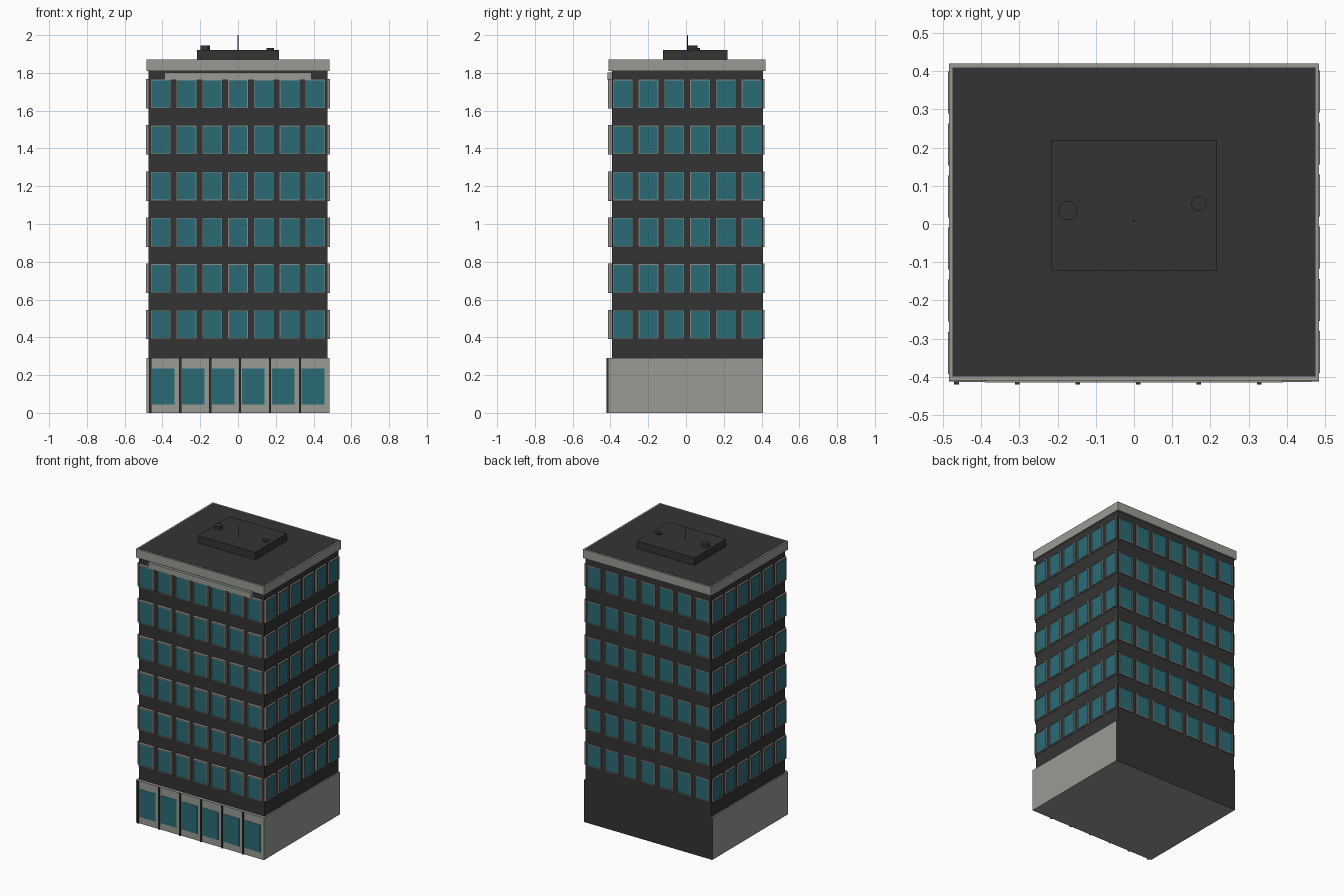
import bpy, bmesh, math
from mathutils import Matrix, Vector

if "Cube" in bpy.data.objects:
    bpy.data.objects.remove(bpy.data.objects["Cube"])


def mat(name, rgb):
    m = bpy.data.materials.new(name)
    m.diffuse_color = (*rgb, 1)
    m.use_nodes = True
    m.node_tree.nodes["Principled BSDF"].inputs["Base Color"].default_value = m.diffuse_color
    return m


DARK = mat("dark cladding", (0.034, 0.034, 0.034))
STONE = mat("pale concrete", (0.32, 0.33, 0.295))
FRAME = mat("window frame", (0.27, 0.255, 0.24))
GLASS = mat("teal glass", (0.024, 0.147, 0.18))


def finish(name, bm, *mats):
    me = bpy.data.meshes.new(name)
    bm.to_mesh(me)
    bm.free()
    for m in mats:
        me.materials.append(m)
    ob = bpy.data.objects.new(name, me)
    bpy.context.collection.objects.link(ob)
    return ob


def add_box(bm, lo, hi):
    lo, hi = Vector(lo), Vector(hi)
    M = Matrix.Translation((lo + hi) / 2) @ Matrix.Diagonal((*(hi - lo), 1))
    return bmesh.ops.create_cube(bm, size=1, matrix=M)["verts"]


def box(name, lo, hi, m):
    bm = bmesh.new()
    add_box(bm, lo, hi)
    return finish(name, bm, m)


def cylinder(name, x, y, r, z0, z1, m, n=16):
    bm = bmesh.new()
    bmesh.ops.create_cone(bm, cap_ends=True, segments=n, radius1=r, radius2=r, depth=z1 - z0,
                          matrix=Matrix.Translation((x, y, (z0 + z1) / 2)))
    return finish(name, bm, m)


def facade(name, cols, first, wall, out, turn):
    """Grid of framed windows, built facing -y and then turned to its side."""
    bm = bmesh.new()
    for row in range(6):
        z = 0.468 + row * 0.2442
        for c in range(cols):
            x = first + c * 0.1365
            verts = add_box(bm, (x - 0.055, -out, z - 0.078), (x + 0.055, -wall, z + 0.078))
            faces = {f for v in verts for f in v.link_faces}
            front = min(faces, key=lambda f: f.calc_center_median().y)
            # recessed pane
            bmesh.ops.inset_region(bm, faces=[front], thickness=0.009)
            pane = bmesh.ops.extrude_discrete_faces(bm, faces=[front])["faces"][0]
            bmesh.ops.translate(bm, verts=pane.verts, vec=(0, 0.006, 0))
            pane.material_index = 1
    bmesh.ops.transform(bm, matrix=Matrix.Rotation(turn, 4, "Z"), verts=bm.verts)
    return finish(name, bm, FRAME, GLASS)


# Tower and ground floor (rear of the ground floor is dark)
box("tower_body", (-0.475, -0.392, 0.29), (0.475, 0.408, 1.81), DARK)
base = box("ground_floor", (-0.485, -0.412, 0), (0.485, 0.408, 0.29), STONE)
base.data.materials.append(DARK)
for p in base.data.polygons:
    p.material_index = 1 if p.normal.y > 0.5 else 0

# Upper windows on four sides
facade("front_windows", 7, -0.4095, 0.39, 0.414, 0)
facade("back_windows", 7, -0.4095, 0.405, 0.416, math.pi)
facade("right_windows", 6, -0.335, 0.473, 0.487, math.pi / 2)
facade("left_windows", 6, -0.345, 0.473, 0.487, -math.pi / 2)

# Shopfront panes and posts
for i in range(6):
    x = -0.465 + i * 0.1587
    box("shop_post", (x - 0.006, -0.42, 0), (x + 0.006, -0.41, 0.29), DARK)
    box("shop_pane", (x + 0.009, -0.414, 0.045), (x + 0.129, -0.41, 0.235), GLASS)

# Fascia band under the cornice
box("fascia_band", (-0.39, -0.415, 1.763), (0.39, -0.39, 1.802), STONE)

# Cornice and roof deck
box("cornice", (-0.485, -0.41, 1.81), (0.485, 0.42, 1.87), STONE)
box("roof_deck", (-0.475, -0.40, 1.865), (0.475, 0.41, 1.8712), DARK)

# Rooftop plant room, vents and mast
box("plant_room", (-0.218, -0.122, 1.87), (0.217, 0.22, 1.922), DARK)
cylinder("vent_large", -0.173, 0.035, 0.025, 1.92, 1.946, DARK)
cylinder("vent_small", 0.17, 0.054, 0.02, 1.92, 1.932, DARK)
cylinder("mast", 0, 0.008, 0.003, 1.92, 2.0, DARK, 8)
